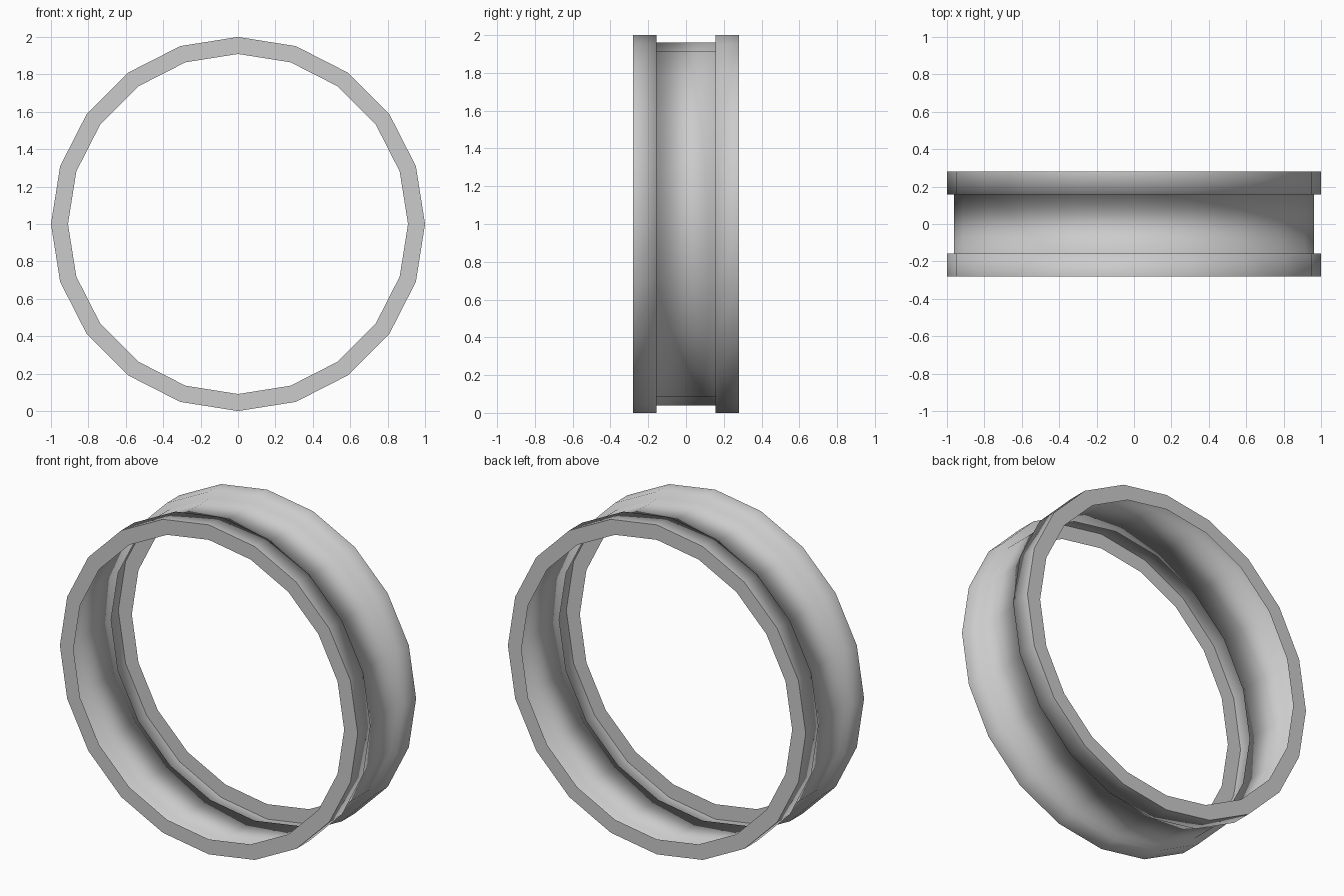
import bpy, bmesh, math

if "Cube" in bpy.data.objects:
    bpy.data.objects.remove(bpy.data.objects["Cube"])

SIDES = 20
# Open sheet profile (radius, y): end lip, flange, step, groove, then mirrored
half = [(0.909, -0.28), (1.0, -0.28), (1.0, -0.157), (0.962, -0.157)]
profile = half + [(r, -y) for r, y in reversed(half)]

# Revolve the profile around the y axis
bm = bmesh.new()
rings = []
for r, y in profile:
    ring = []
    for i in range(SIDES):
        a = 2 * math.pi * i / SIDES
        ring.append(bm.verts.new((r * math.cos(a), y, 1 + r * math.sin(a))))
    rings.append(ring)

last = len(rings) - 2
for k in range(last + 1):
    a, b = rings[k], rings[k + 1]
    for i in range(SIDES):
        j = (i + 1) % SIDES
        f = bm.faces.new((a[i], b[i], b[j], a[j]))
        f.smooth = 0 < k < last  # flat end lips, smooth barrel

# Make the normals face outward
bmesh.ops.recalc_face_normals(bm, faces=bm.faces)
bm.faces.ensure_lookup_table()
mid = bm.faces[3 * SIDES]
c = mid.calc_center_median()
if mid.normal.x * c.x + mid.normal.z * (c.z - 1) < 0:
    bmesh.ops.reverse_faces(bm, faces=bm.faces)

mesh = bpy.data.meshes.new("rim_ring")
bm.to_mesh(mesh)
bm.free()
bpy.context.collection.objects.link(bpy.data.objects.new("rim_ring", mesh))
